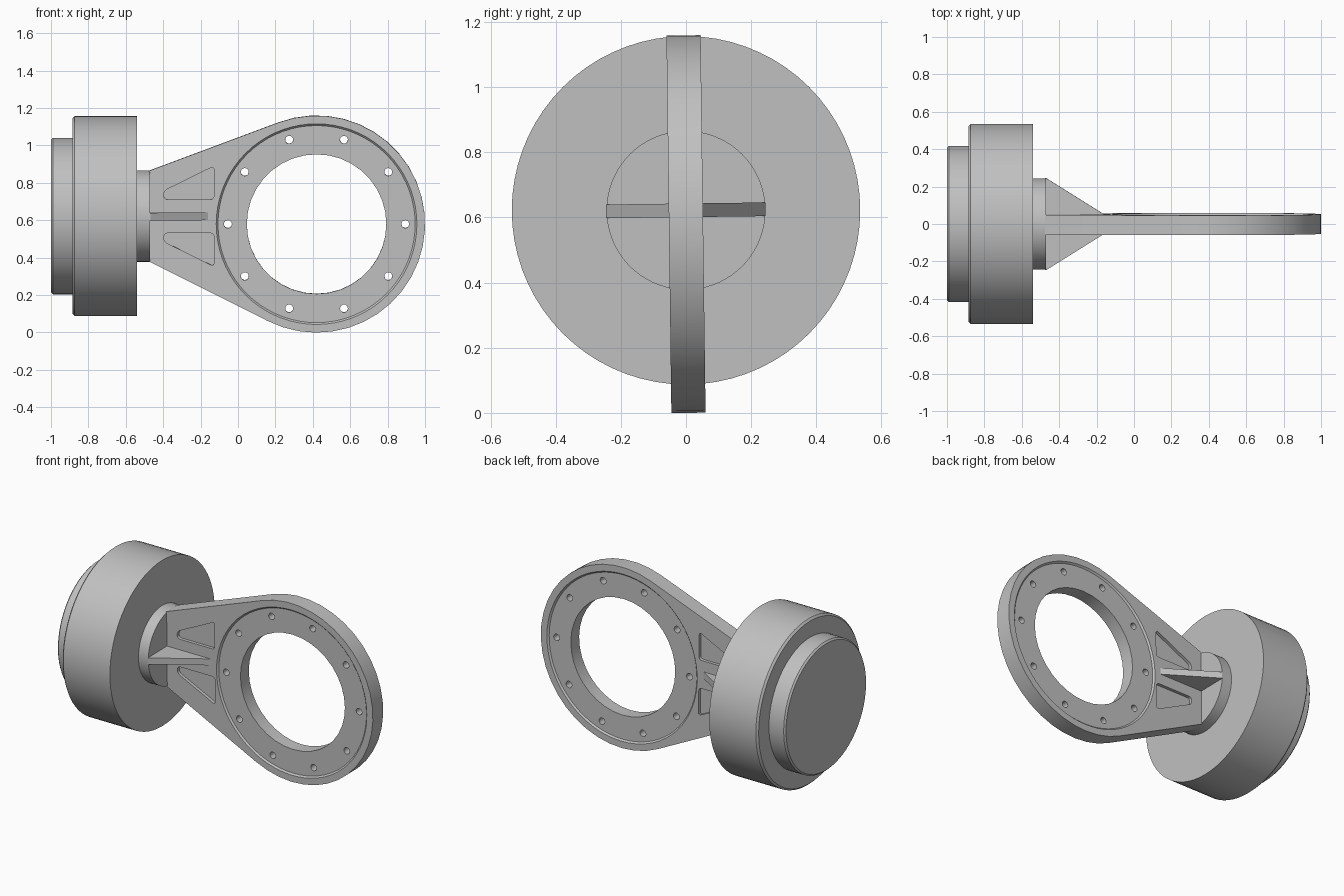
import bpy, bmesh
from math import sin, cos, pi, radians
from mathutils import Matrix, Vector

cube = bpy.data.objects.get("Cube")
if cube:
    bpy.data.objects.remove(cube)

steel = bpy.data.materials.new("mid grey")
steel.use_nodes = True
grey = (0.53, 0.53, 0.53, 1)
steel.diffuse_color = grey
steel.node_tree.nodes["Principled BSDF"].inputs["Base Color"].default_value = grey

RING = Vector((0.42, 0, 0.58))   # centre of the ring
AXIS_Z = 0.622                   # height of the drum axis
HALF = 0.0525                    # half thickness of the plate


def finish(name, bm):
    bmesh.ops.recalc_face_normals(bm, faces=bm.faces)
    mesh = bpy.data.meshes.new(name)
    bm.to_mesh(mesh)
    bm.free()
    mesh.materials.append(steel)
    obj = bpy.data.objects.new(name, mesh)
    bpy.context.collection.objects.link(obj)
    return obj


def prism(name, points, axis, start, end, rounding=0):
    """Extrude a flat outline (3D points) along an axis from start to end."""
    bm = bmesh.new()
    axis = Vector(axis)
    face = bm.faces.new([bm.verts.new(Vector(p) + axis * start) for p in points])
    out = bmesh.ops.extrude_face_region(bm, geom=[face])["geom"]
    moved = [v for v in out if isinstance(v, bmesh.types.BMVert)]
    bmesh.ops.translate(bm, verts=moved, vec=axis * (end - start))
    if rounding:
        edges = [e for e in bm.edges
                 if abs((e.verts[0].co - e.verts[1].co).normalized().dot(axis)) > 0.99]
        bmesh.ops.bevel(bm, geom=edges, offset=rounding, segments=3,
                        profile=0.5, affect='EDGES')
    return finish(name, bm)


def disc(name, centre, r_front, r_back, depth, sides):
    """Cylinder or cone running along y."""
    bm = bmesh.new()
    bmesh.ops.create_cone(bm, cap_ends=True, segments=sides, radius1=r_front,
                          radius2=r_back, depth=depth,
                          matrix=Matrix.Translation(centre) @ Matrix.Rotation(-pi / 2, 4, 'X'))
    return finish(name, bm)


def turned(name, profile, sides=72):
    """Spin (x, radius) points around the drum axis."""
    bm = bmesh.new()
    verts = [bm.verts.new((x, 0, AXIS_Z + r)) for x, r in profile]
    edges = [bm.edges.new(pair) for pair in zip(verts, verts[1:])]
    bmesh.ops.spin(bm, geom=verts + edges, cent=(0, 0, AXIS_Z), axis=(1, 0, 0),
                   angle=2 * pi, steps=sides, use_merge=True)
    bmesh.ops.remove_doubles(bm, verts=bm.verts, dist=0.0001)
    return finish(name, bm)


def cut(obj, cutter):
    mod = obj.modifiers.new("cut", 'BOOLEAN')
    mod.operation, mod.solver, mod.object = 'DIFFERENCE', 'EXACT', cutter
    bpy.context.view_layer.objects.active = obj
    bpy.ops.object.modifier_apply(modifier=mod.name)
    bpy.data.objects.remove(cutter)


# Drum, end cap and neck
parts = [
    turned("end_cap", [(-1, 0), (-1, 0.408), (-0.99, 0.418), (-0.87, 0.418), (-0.87, 0)]),
    turned("drum", [(-0.885, 0), (-0.885, 0.523), (-0.873, 0.535), (-0.54, 0.535), (-0.54, 0)]),
    turned("neck", [(-0.55, 0), (-0.55, 0.244), (-0.47, 0.244), (-0.47, 0)]),
]

# Plate: a round end with straight tangent sides running to the neck
low, high, steps = radians(-116.8), radians(110.6), 26
outline = [(-0.475, 0, 0.865), (-0.475, 0, 0.38)]
for i in range(steps + 1):
    a = low + (high - low) * i / steps
    outline.append(RING + 0.58 * Vector((cos(a), 0, sin(a))))
plate = prism("ring_plate", outline, (0, 1, 0), -HALF, HALF)

# Shallow round seats on both faces, then the bore and the bolt holes
for side in (-1, 1):
    wide, narrow = 0.546, 0.527
    radii = (wide, narrow) if side < 0 else (narrow, wide)
    cut(plate, disc("seat_cutter", RING + Vector((0, side * HALF, 0)), *radii, 0.02, 72))
cut(plate, disc("bore_cutter", RING, 0.373, 0.373, 0.4, 36))
for i in range(10):
    a = 2 * pi * i / 10
    spot = RING + 0.474 * Vector((cos(a), 0, sin(a)))
    cut(plate, disc("bolt_cutter", spot, 0.021, 0.021, 0.4, 16))

# Tapered pockets above and below the ribs, on both faces
for side in (-1, 1):
    for up in (-1, 1):
        pocket = [(x, 0, AXIS_Z + up * h) for x, h in
                  ((-0.396, 0.09), (-0.128, 0.09), (-0.128, 0.268), (-0.396, 0.136))]
        cut(plate, prism("pocket_cutter", pocket, (0, side, 0), HALF - 0.02, HALF + 0.05, 0.018))
parts.append(plate)

# Triangular ribs bracing the plate against the neck
for side, name in ((-1, "front_rib"), (1, "back_rib")):
    tri = [(-0.475, side * 0.04, AXIS_Z), (-0.475, side * 0.245, AXIS_Z),
           (-0.468, side * 0.245, AXIS_Z), (-0.16, side * HALF, AXIS_Z),
           (-0.16, side * 0.04, AXIS_Z)]
    parts.append(prism(name, tri, (0, 0, 1), -0.021, 0.021))

# The plate and ribs lean very slightly around the long axis
lean = (Matrix.Translation(RING) @ Matrix.Rotation(radians(0.75), 4, 'X')
        @ Matrix.Translation(-RING))
for obj in parts[3:]:
    obj.data.transform(lean)

# Smooth the round surfaces and keep the edges crisp
bpy.ops.object.select_all(action='DESELECT')
for obj in parts:
    obj.select_set(True)
bpy.context.view_layer.objects.active = parts[0]
bpy.ops.object.shade_smooth_by_angle(angle=radians(30))
